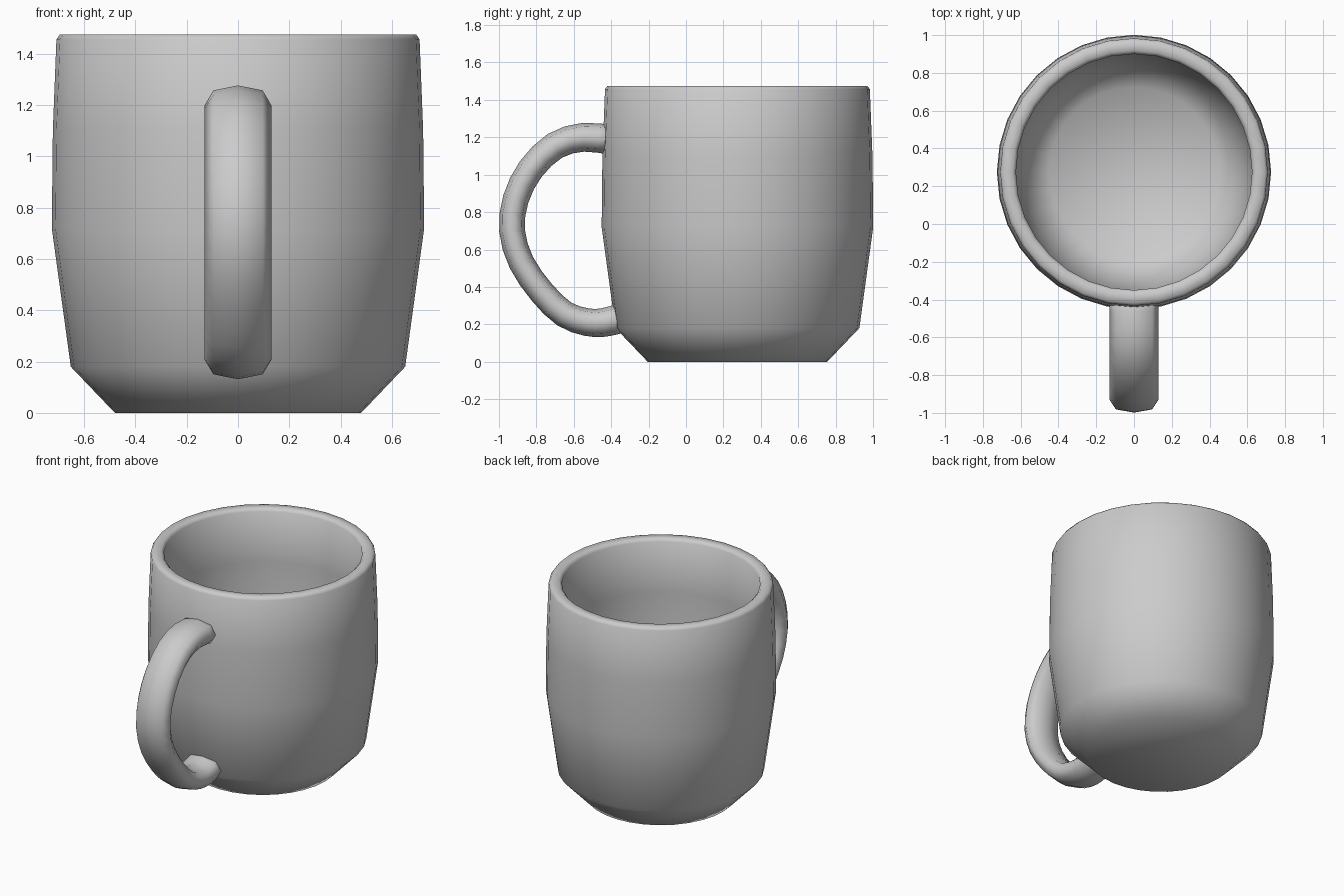
import bpy, bmesh, math
from mathutils import Vector

if "Cube" in bpy.data.objects:
    bpy.data.objects.remove(bpy.data.objects["Cube"])

SIDES = 32
CENTRE_Y = 0.275


def make_object(name, rings, close_ends=True):
    """Skin a list of closed point rings into one smooth mesh."""
    bm = bmesh.new()
    loops = [[bm.verts.new(p) for p in ring] for ring in rings]
    n = len(loops[0])
    for a, b in zip(loops, loops[1:]):
        for i in range(n):
            j = (i + 1) % n
            bm.faces.new((a[i], a[j], b[j], b[i]))
    if close_ends:
        bm.faces.new(loops[0][::-1])
        bm.faces.new(loops[-1])
    bmesh.ops.recalc_face_normals(bm, faces=bm.faces)
    mesh = bpy.data.meshes.new(name)
    bm.to_mesh(mesh)
    bm.free()
    mesh.shade_smooth()
    obj = bpy.data.objects.new(name, mesh)
    bpy.context.collection.objects.link(obj)
    return obj


def circle(r, z):
    return [(r * math.cos(2 * math.pi * i / SIDES),
             CENTRE_Y + r * math.sin(2 * math.pi * i / SIDES), z)
            for i in range(SIDES)]


# Cup body: outer wall up, over the rim, then down the inside to the floor
profile = [(0.48, 0), (0.652, 0.18), (0.726, 0.72), (0.722, 1.10), (0.708, 1.457),
           (0.695, 1.475), (0.643, 1.475), (0.625, 1.457),
           (0.637, 1.10), (0.640, 0.73), (0.575, 0.22), (0.45, 0.09)]
make_object("cup_body", [circle(r, z) for r, z in profile])


# Handle: flattened octagon swept along a smooth curve in the y-z plane
path = [Vector((0, y, z)) for y, z in [
    (-0.385, 1.185), (-0.55, 1.20), (-0.70, 1.155), (-0.83, 1.03), (-0.91, 0.87),
    (-0.93, 0.70), (-0.88, 0.53), (-0.77, 0.37), (-0.65, 0.255),
    (-0.53, 0.212), (-0.44, 0.21), (-0.34, 0.235)]]
section = [(0.13, 0), (0.096, 0.06), (0, 0.08), (-0.096, 0.06),
           (-0.13, 0), (-0.096, -0.06), (0, -0.08), (0.096, -0.06)]


def smooth_path(pts, steps):
    out = []
    ext = [2 * pts[0] - pts[1]] + pts + [2 * pts[-1] - pts[-2]]
    for a, b, c, d in zip(ext, ext[1:], ext[2:], ext[3:]):
        for k in range(steps):
            t = k / steps
            out.append(0.5 * (2 * b + (c - a) * t + (2 * a - 5 * b + 4 * c - d) * t ** 2
                              + (3 * b - a - 3 * c + d) * t ** 3))
    return out + [pts[-1]]


line = smooth_path(path, 2)
rings = []
for i, p in enumerate(line):
    tangent = (line[min(i + 1, len(line) - 1)] - line[max(i - 1, 0)]).normalized()
    side = Vector((1, 0, 0))
    normal = side.cross(tangent)
    # slightly slimmer at the grip
    thin = 1 - 0.14 * math.sin(math.pi * i / (len(line) - 1))
    rings.append([p + side * u + normal * v * thin for u, v in section])
handle = make_object("handle", rings)
